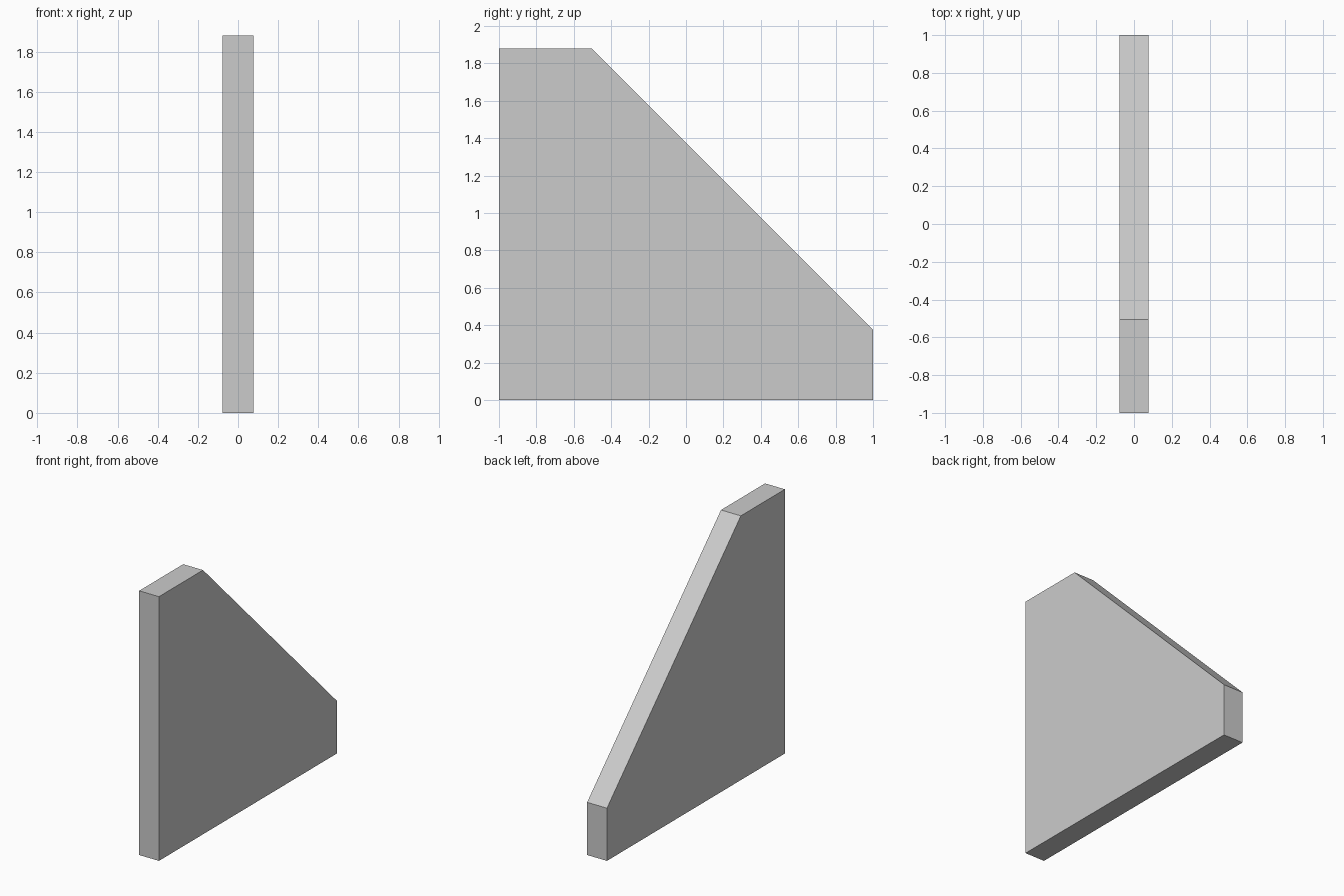
import bpy
import bmesh

if "Cube" in bpy.data.objects:
    bpy.data.objects.remove(bpy.data.objects["Cube"])

HALF_THICKNESS = 0.078

# Side outline (y, z): upright plate with a 45 degree sloped edge
PROFILE = [(-1, 0), (1, 0), (1, 0.375), (-0.505, 1.88), (-1, 1.88)]


def extruded_plate(name, profile, half):
    """Extrude a y-z outline symmetrically along x."""
    bm = bmesh.new()
    face = bm.faces.new([bm.verts.new((-half, y, z)) for y, z in profile])
    result = bmesh.ops.extrude_face_region(bm, geom=[face], use_keep_orig=True)
    moved = [v for v in result["geom"] if isinstance(v, bmesh.types.BMVert)]
    bmesh.ops.translate(bm, verts=moved, vec=(2 * half, 0, 0))
    bmesh.ops.recalc_face_normals(bm, faces=bm.faces)
    mesh = bpy.data.meshes.new(name)
    bm.to_mesh(mesh)
    bm.free()
    obj = bpy.data.objects.new(name, mesh)
    bpy.context.collection.objects.link(obj)
    return obj


# Gusset plate
extruded_plate("gusset_plate", PROFILE, HALF_THICKNESS)
